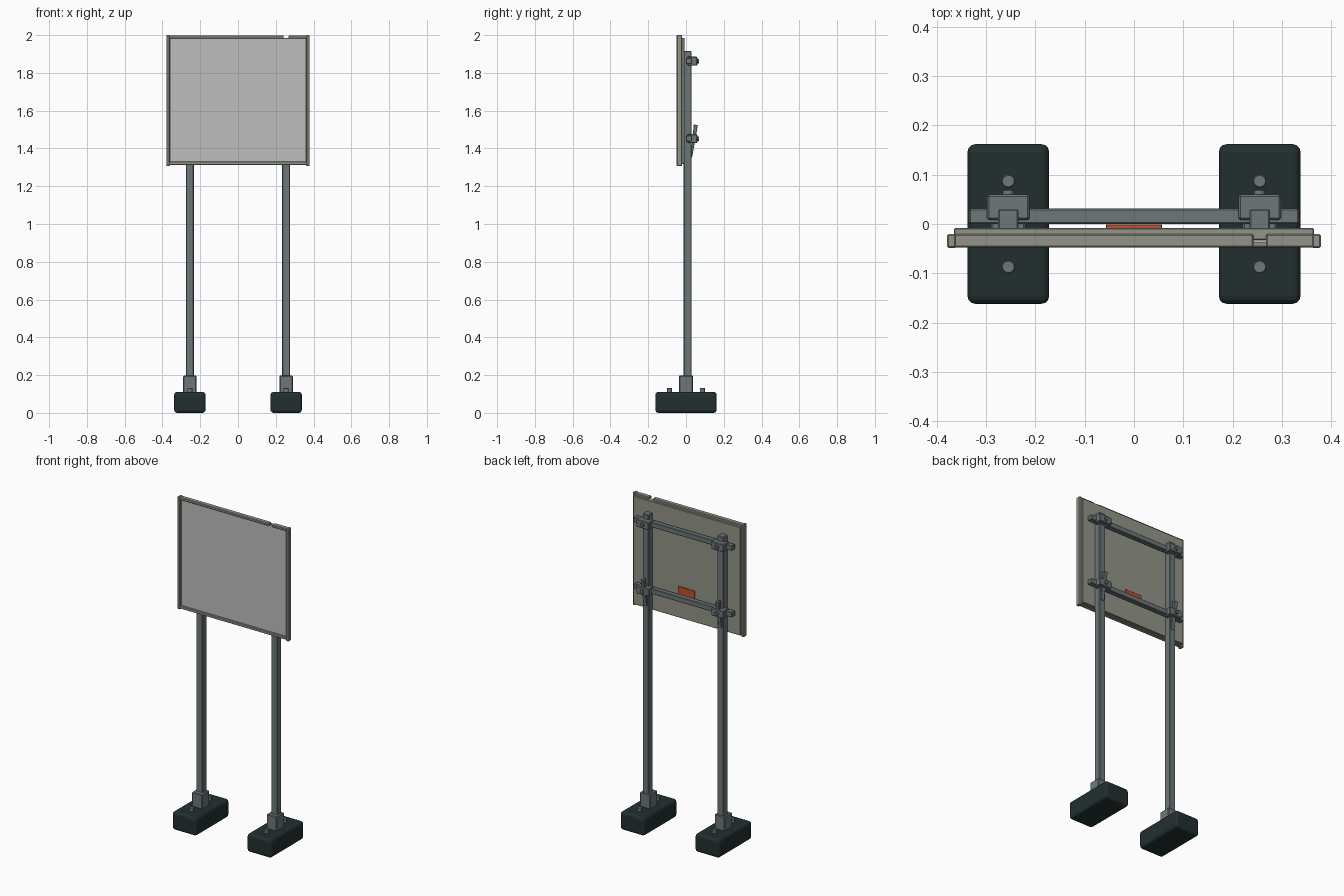
import bpy
import math

if "Cube" in bpy.data.objects:
    bpy.data.objects.remove(bpy.data.objects["Cube"])


def material(name, rgb):
    m = bpy.data.materials.new(name)
    m.diffuse_color = (*rgb, 1)
    m.use_nodes = True
    m.node_tree.nodes["Principled BSDF"].inputs["Base Color"].default_value = m.diffuse_color
    return m


STEEL = material("grey steel", (0.155, 0.185, 0.195))
RUBBER = material("dark rubber", (0.016, 0.028, 0.028))
FRAME = material("warm grey frame", (0.29, 0.30, 0.245))
FACE = material("pale board face", (0.52, 0.52, 0.52))
ORANGE = material("orange tag", (0.52, 0.085, 0.025))


def finish(obj, name, mat, bevel, segments=1):
    obj.name = name
    obj.data.materials.append(mat)
    if bevel:
        mod = obj.modifiers.new("edge bevel", "BEVEL")
        mod.width = bevel
        mod.segments = segments
        mod.limit_method = "ANGLE"
    return obj


def box(name, xs, ys, zs, mat, bevel=0.003, segments=1):
    """Box spanning the given x, y and z ranges."""
    spans = (xs, ys, zs)
    bpy.ops.mesh.primitive_cube_add(size=1, location=[(a + b) / 2 for a, b in spans])
    obj = bpy.context.object
    for v in obj.data.vertices:
        for i, (a, b) in enumerate(spans):
            v.co[i] *= b - a
    return finish(obj, name, mat, bevel, segments)


def bolt(name, loc, radius, depth, mat, rot=(0, 0, 0)):
    bpy.ops.mesh.primitive_cylinder_add(vertices=10, radius=radius, depth=depth,
                                        location=loc, rotation=rot)
    return finish(bpy.context.object, name, mat, 0.002)


# Board: back sheet, pale face and frame bars
box("back_sheet", (-0.365, 0.365), (-0.032, -0.008), (1.318, 1.985), FRAME, 0.002)
box("board_face", (-0.358, 0.358), (-0.038, -0.031), (1.325, 1.983), FACE, 0)
box("bottom_frame", (-0.365, 0.365), (-0.048, -0.02), (1.312, 1.330), FRAME)
# The top bar is broken by a small gap
box("top_frame_long", (-0.365, 0.242), (-0.048, -0.02), (1.982, 1.998), FRAME)
box("top_frame_short", (0.268, 0.365), (-0.048, -0.02), (1.982, 1.998), FRAME)
for s, side in ((-1, "left"), (1, "right")):
    box(side + "_frame", sorted((s * 0.361, s * 0.379)), (-0.049, -0.02),
        (1.306, 2.0), FRAME)

# Orange tag on the back sheet
box("back_tag", (-0.057, 0.057), (-0.009, -0.001), (1.455, 1.512), ORANGE, 0.001)

# Cross rails behind the board
RAILS = (("lower", 1.452), ("upper", 1.862))
for level, z in RAILS:
    box(level + "_rail", (-0.335, 0.335), (0.0, 0.031), (z - 0.016, z + 0.016), STEEL)

# Feet, posts and clamps on both sides
for s, side in ((-1, "left"), (1, "right")):
    x = s * 0.255
    box(side + "_foot", (x - 0.083, x + 0.083), (-0.162, 0.162), (0, 0.111),
        RUBBER, 0.016, 3)
    box(side + "_socket", (x - 0.035, x + 0.035), (-0.037, 0.037), (0.105, 0.197),
        STEEL, 0.004)
    box(side + "_post", (x - 0.021, x + 0.021), (-0.012, 0.030), (0.15, 1.915), STEEL)
    for y in (-0.087, 0.087):
        bolt(side + "_foot_bolt", (x, y, 0.118), 0.014, 0.028, STEEL)
    for level, z in RAILS:
        box(f"{side}_{level}_clamp", (x - 0.043, x + 0.043), (0.008, 0.060),
            (z - 0.024, z + 0.024), STEEL, 0.004)
        bolt(f"{side}_{level}_clamp_bolt", (x, 0.062, z), 0.012, 0.016, STEEL,
             (math.pi / 2, 0, 0))
    # Tilted wedge driven through the lower clamp
    wedge = box(side + "_wedge", (x - 0.012, x + 0.012), (0.029, 0.051),
                (1.352, 1.526), STEEL, 0.002)
    for v in wedge.data.vertices:
        if v.co.z < 0:
            v.co.y *= 0.4
    wedge.rotation_euler.x = -math.radians(8)
